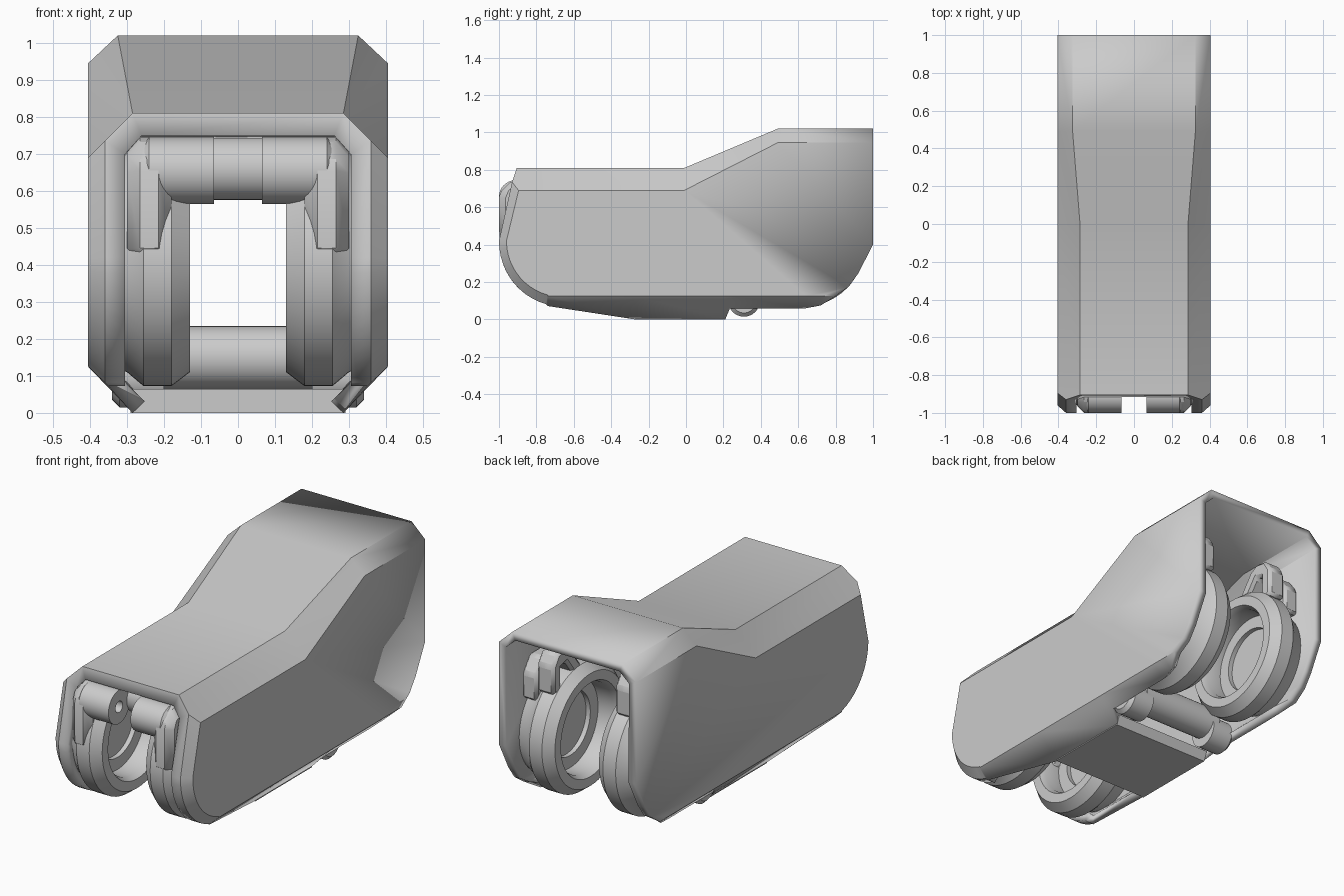
import bpy, bmesh
from math import sin, cos, pi, radians

cube = bpy.data.objects.get("Cube")
if cube:
    bpy.data.objects.remove(cube)

grey = bpy.data.materials.new("plain_grey")
grey.use_nodes = True
grey.diffuse_color = (0.6, 0.6, 0.6, 1)
grey.node_tree.nodes["Principled BSDF"].inputs["Base Color"].default_value = (0.6, 0.6, 0.6, 1)
parts = []


def finish(name, bm):
    mesh = bpy.data.meshes.new(name)
    bm.to_mesh(mesh)
    bm.free()
    mesh.materials.append(grey)
    obj = bpy.data.objects.new(name, mesh)
    bpy.context.collection.objects.link(obj)
    parts.append(obj)
    return obj


def lathe(name, profile, y, z, side=1, steps=56):
    """Spin an (x, radius) profile about a sideways axis."""
    bm = bmesh.new()
    verts = [bm.verts.new((side * x, y, z + r)) for x, r in profile]
    edges = [bm.edges.new(pair) for pair in zip(verts, verts[1:])]
    bmesh.ops.spin(bm, geom=verts + edges, cent=(0, y, z), axis=(1, 0, 0),
                   angle=2 * pi, steps=steps)
    bmesh.ops.remove_doubles(bm, verts=bm.verts, dist=0.0002)
    bmesh.ops.recalc_face_normals(bm, faces=bm.faces)
    return finish(name, bm)


def slab(name, outline, x0, x1, bevel=0.0, side=1):
    """Extrude a (y, z) outline sideways."""
    bm = bmesh.new()
    face = bm.faces.new([bm.verts.new((side * x0, y, z)) for y, z in outline])
    out = bmesh.ops.extrude_face_region(bm, geom=[face])
    moved = [v for v in out["geom"] if isinstance(v, bmesh.types.BMVert)]
    bmesh.ops.translate(bm, verts=moved, vec=(side * (x1 - x0), 0, 0))
    bmesh.ops.recalc_face_normals(bm, faces=bm.faces)
    obj = finish(name, bm)
    if bevel:
        mod = obj.modifiers.new("bevel", "BEVEL")
        mod.width = bevel
        mod.segments = 1
    return obj


# Housing: matched points (y, z) on the side plate and (x, y, z) on the next ring
WIDTH = 0.405
top = [((1, 0.945), (0.325, 1, 1.02)),
       ((0.49, 0.945), (0.325, 0.49, 1.02)),
       ((-0.01, 0.69), (0.285, -0.01, 0.81)),
       ((-0.895, 0.69), (0.285, -0.905, 0.81))]
front = [((-0.895, 0.69), (0.36, -0.93, 0.735))]
for i in range(12):
    a = radians(180 + i * 6.8)
    c, s = cos(a), sin(a)
    front.append(((-0.66 + 0.30 * c, 0.42 + 0.30 * s),
                  (0.36, -0.66 + 0.34 * c, 0.42 + 0.35 * s)))
front.append(((-0.74, 0.125), (0.35, -0.74, 0.072)))
bottom = [((y, 0.125), (x, y2, z)) for y, x, y2, z in (
    (-0.27, 0.285, -0.27, 0), (0.21, 0.285, 0.21, 0), (0.235, 0.34, 0.235, 0.06),
    (0.64, 0.34, 0.64, 0.06), (0.72, 0.355, 0.72, 0.075), (0.80, WIDTH, 0.80, 0.125))]
rear = [(0.87, 0.175), (0.92, 0.245), (1, 0.4)]

bm = bmesh.new()


def add_face(points):
    if len(set(points)) > 2:
        bm.faces.new([bm.verts.new(p) for p in dict.fromkeys(points)])


for side in (1, -1):
    chain = top + front + bottom
    ring = [p for p, q in chain] + rear
    add_face([(side * WIDTH, y, z) for y, z in ring])
    # Sloped border around the side plate
    for (p, q), (p2, q2) in zip(chain, chain[1:]):
        add_face([(side * WIDTH, *p), (side * q[0], *q[1:]),
                  (side * q2[0], *q2[1:]), (side * WIDTH, *p2)])
    # Flat lip around the front opening
    lip = [(0.285, -0.905, 0.81)] + [q for p, q in front]
    inner = [(0.26, -0.915, 0.75), (0.305, -0.93, 0.70)] + [(0.305, q[1], q[2]) for p, q in front[1:]]
    for i in range(len(lip) - 1):
        add_face([(side * v[0], v[1], v[2]) for v in (lip[i], lip[i + 1], inner[i + 1], inner[i])])
# Roof and the lip beneath its front edge
roof = [q for p, q in top]
for a, b in zip(roof, roof[1:] + [(0.26, -0.915, 0.75)]):
    add_face([a, b, (-b[0], b[1], b[2]), (-a[0], a[1], a[2])])
bmesh.ops.remove_doubles(bm, verts=bm.verts, dist=0.0005)
bmesh.ops.recalc_face_normals(bm, faces=bm.faces)
highest = max(bm.faces, key=lambda f: f.calc_center_median().z)
if highest.normal.z < 0:
    bmesh.ops.reverse_faces(bm, faces=bm.faces)
housing = finish("housing", bm)
wall = housing.modifiers.new("wall", "SOLIDIFY")
wall.thickness = 0.045
wall.offset = -1

# Floor plate with tapered front corners
slab("floor_plate", [(-0.27, 0), (0.21, 0), (0.23, 0.05), (0.21, 0.065), (-0.27, 0.065)], -0.29, 0.29)

# Round cups, front and rear, on both walls
cup = [(0.365, 0), (0.365, 0.27), (0.30, 0.30), (0.255, 0.338), (0.18, 0.338), (0.13, 0.30),
       (0.13, 0.25), (0.16, 0.235), (0.25, 0.235), (0.25, 0.17), (0.275, 0.17), (0.275, 0)]
# Hinge barrel with a pin hole in its inner end
barrel = [(0.27, 0), (0.27, 0.06), (0.24, 0.09), (0.065, 0.09), (0.065, 0.03), (0.12, 0.03), (0.12, 0)]
lobe = [(0.20, 0), (0.20, 0.085), (0.32, 0.085), (0.34, 0.065), (0.34, 0)]
post = [(-0.998, 0.41), (-1, 0.655), (-0.974, 0.719), (-0.91, 0.745), (-0.80, 0.745),
        (-0.84, 0.60), (-0.895, 0.41)]
hook = [(0.56, 0.66), (0.70, 0.85), (0.75, 0.88), (0.82, 0.87), (0.86, 0.81), (0.86, 0.66),
        (0.79, 0.66), (0.79, 0.79), (0.75, 0.80), (0.63, 0.64)]
pad = [(0.60, 0.62), (0.70, 0.82), (0.80, 0.82), (0.86, 0.74), (0.86, 0.60)]

for side, label in ((1, "left"), (-1, "right")):
    lathe("front_cup_" + label, cup, -0.66, 0.41, side)
    lathe("rear_cup_" + label, cup, 0.62, 0.405, side)
    lathe("front_hinge_" + label, barrel, -0.91, 0.655, side, 32)
    lathe("lower_hinge_" + label, lobe, 0.31, 0.10, side, 32)
    slab("front_post_" + label, post, 0.18, 0.30, 0.035, side)
    slab("rear_hook_" + label, hook, 0.18, 0.28, 0.015, side)
    slab("hook_pad_" + label, pad, 0.28, 0.37, 0.015, side)

# Cross bars
lathe("upper_bar", [(-0.068, 0), (-0.068, 0.085), (0.068, 0.085), (0.068, 0)], -0.76, 0.66, 1, 32)
lathe("lower_bar", [(-0.24, 0), (-0.24, 0.085), (0.24, 0.085), (0.24, 0)], 0.31, 0.15, 1, 32)

# Smooth shading with crisp edges
bpy.ops.object.select_all(action="DESELECT")
for obj in parts:
    obj.select_set(True)
bpy.context.view_layer.objects.active = housing
bpy.ops.object.shade_smooth_by_angle(angle=radians(30))
